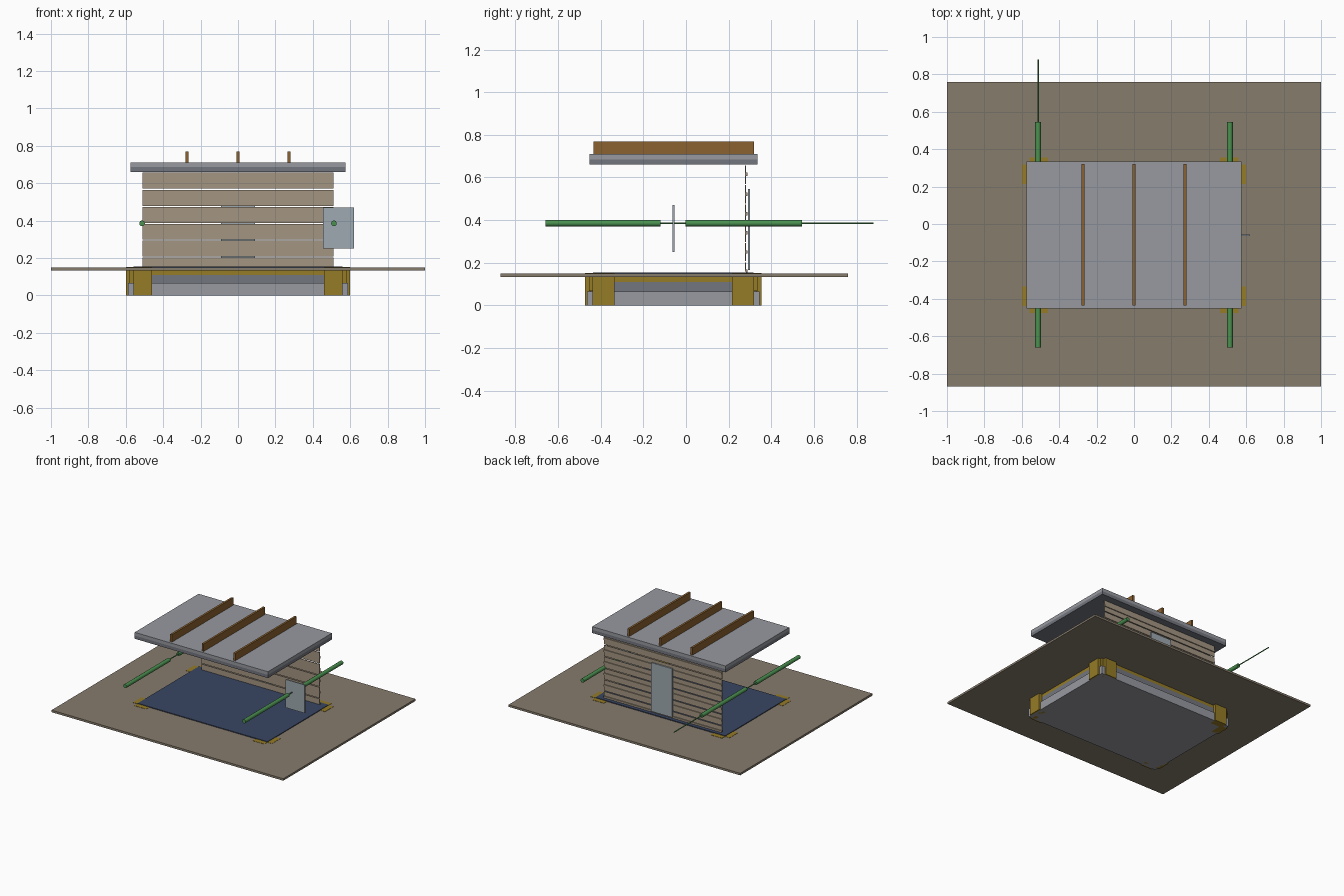
import bpy, bmesh, math
from mathutils import Vector, Matrix

if "Cube" in bpy.data.objects:
    bpy.data.objects.remove(bpy.data.objects["Cube"])


def material(name, rgb):
    m = bpy.data.materials.new(name)
    m.diffuse_color = (*rgb, 1)
    m.use_nodes = True
    m.node_tree.nodes["Principled BSDF"].inputs["Base Color"].default_value = m.diffuse_color
    return m


YELLOW = material("ochre", (0.30, 0.20, 0.02))
TAN = material("deck_tan", (0.24, 0.20, 0.15))
WALL = material("wall_tan", (0.37, 0.30, 0.22))
NAVY = material("navy", (0.04, 0.06, 0.12))
GREY = material("grey", (0.31, 0.32, 0.35))
DARK = material("dark_grey", (0.17, 0.18, 0.21))
BROWN = material("brown", (0.26, 0.12, 0.03))
GREEN = material("green", (0.07, 0.28, 0.08))
PALE = material("pale_blue_grey", (0.34, 0.40, 0.44))


def finish(bm, name, mat):
    me = bpy.data.meshes.new(name)
    bm.to_mesh(me)
    bm.free()
    me.materials.append(mat)
    ob = bpy.data.objects.new(name, me)
    bpy.context.collection.objects.link(ob)
    return ob


def box(name, x, y, z, mat):
    bm = bmesh.new()
    bmesh.ops.create_cube(bm, size=1)
    for v in bm.verts:
        v.co = Vector((r[0] + (c + 0.5) * (r[1] - r[0]) for r, c in zip((x, y, z), v.co)))
    return finish(bm, name, mat)


def rod(name, x, y0, y1, radius, mat, z=0.385, sides=16):
    bm = bmesh.new()
    turn = Matrix.Translation((x, (y0 + y1) / 2, z)) @ Matrix.Rotation(math.pi / 2, 4, 'X')
    bmesh.ops.create_cone(bm, cap_ends=True, segments=sides, radius1=radius,
                          radius2=radius, depth=y1 - y0, matrix=turn)
    for f in bm.faces:
        f.smooth = len(f.verts) == 4
    return finish(bm, name, mat)


CY = -0.06  # centre line of the building in y


def centred(name, hx, hy, z, mat):
    return box(name, (-hx, hx), (CY - hy, CY + hy), z, mat)


# Stepped base tray
centred("base_lower", 0.588, 0.405, (0, 0.065), GREY)
centred("base_upper", 0.572, 0.39, (0.065, 0.11), DARK)
centred("base_cap", 0.572, 0.39, (0.11, 0.135), YELLOW)

# Paired pads around each base corner
for sx in (-1, 1):
    for sy in (-1, 1):
        def span(c, s, a, b):
            return tuple(sorted((c + s * a, c + s * b)))
        box("corner_pad_end", span(0, sx, 0.46, 0.56), span(CY, sy, 0.36, 0.415), (0, 0.151), YELLOW)
        box("corner_pad_side", span(0, sx, 0.54, 0.6), span(CY, sy, 0.275, 0.378), (0, 0.151), YELLOW)
        box("corner_core", span(0, sx, 0.5, 0.58), span(CY, sy, 0.3, 0.396), (0.066, 0.134), YELLOW)

# Deck and floor
box("deck", (-1, 1), (-0.87, 0.76), (0.133, 0.149), TAN)
centred("floor_panel", 0.56, 0.377, (0.145, 0.155), NAVY)

# Back wall of separate ribbed planks with slits between them
edges = [0.155, 0.205, 0.295, 0.385, 0.475, 0.567, 0.66]
for a, b in zip(edges, edges[1:]):
    mid = b - 0.045
    box("wall_plank", (-0.51, 0.51), (0.277, 0.282), (a + 0.003, b - 0.003), WALL)
    box("wall_rib", (-0.51, 0.51), (0.282, 0.289), (mid - 0.008, mid + 0.008), WALL)
box("door", (-0.09, 0.09), (0.29, 0.3), (0.165, 0.545), PALE)

# Roof and roof beams
box("roof_lower", (-0.575, 0.575), (-0.452, 0.335), (0.66, 0.685), DARK)
box("roof_upper", (-0.575, 0.575), (-0.452, 0.335), (0.685, 0.71), GREY)
for x in (-0.273, 0, 0.273):
    box("roof_beam", (x - 0.008, x + 0.008), (-0.435, 0.32), (0.71, 0.768), BROWN)

# Side rods: thick sleeves on a thin core, the left core is longer
for x, tip in ((-0.513, 0.88), (0.513, 0.54)):
    rod("rod_sleeve_front", x, -0.66, -0.12, 0.015, GREEN)
    rod("rod_sleeve_back", x, -0.003, 0.545, 0.015, GREEN)
    rod("rod_core", x, -0.65, tip, 0.004, GREEN, sides=10)

# Side plate on the right rod
box("side_plate", (0.455, 0.62), (-0.064, -0.055), (0.25, 0.47), PALE)
